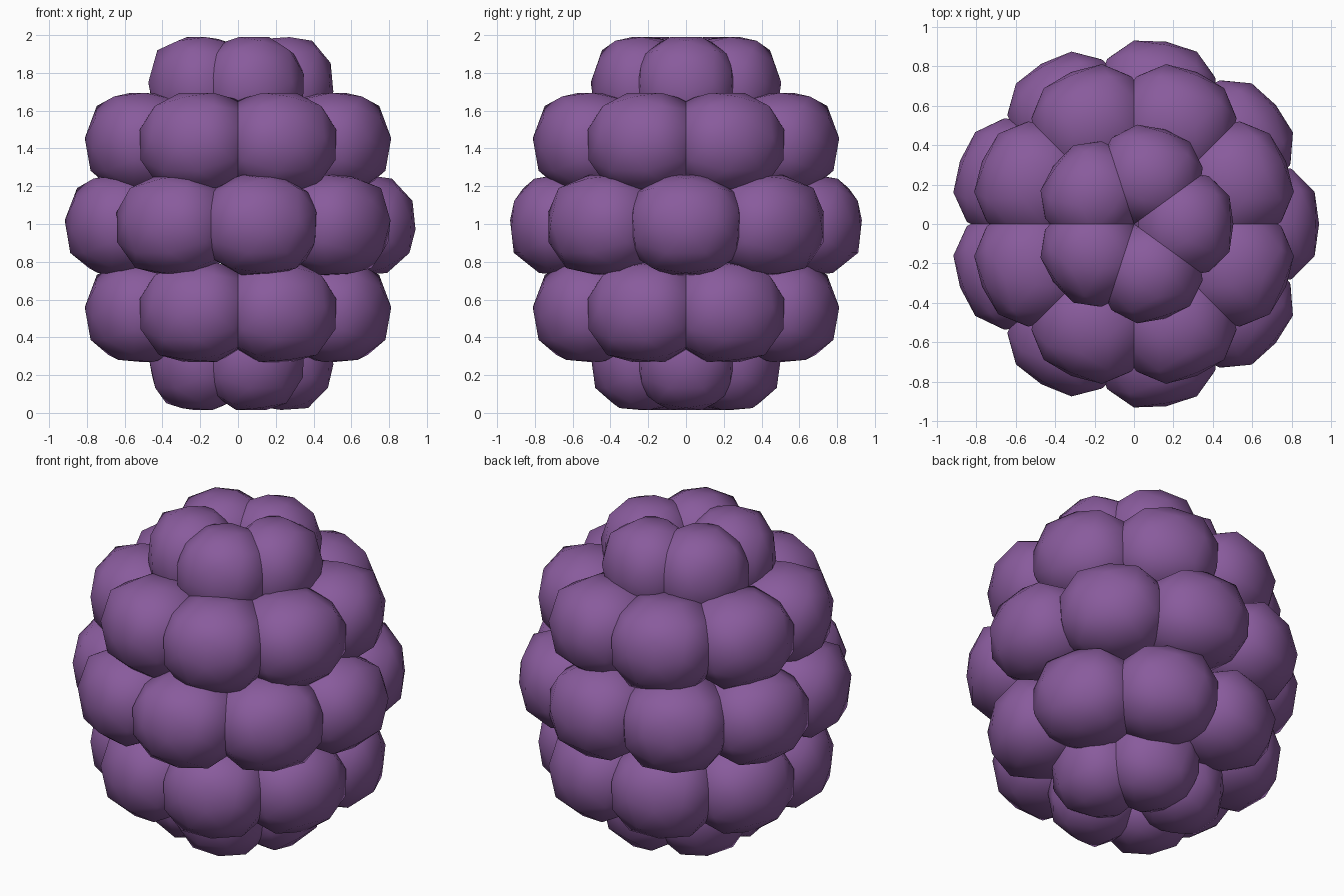
import bpy, math
from mathutils import Matrix

if "Cube" in bpy.data.objects:
    bpy.data.objects.remove(bpy.data.objects["Cube"])

skin = bpy.data.materials.new("berry purple")
skin.diffuse_color = (0.25, 0.105, 0.335, 1)
skin.use_nodes = True
skin.node_tree.nodes["Principled BSDF"].inputs["Base Color"].default_value = skin.diffuse_color

# name, height, ring radius, count, starting angle, lobe half depth, half width, half height
RINGS = [
    ("bottom_lobe", 0.280, 0.25, 5, 0.0, 0.255, 0.265, 0.27),
    ("lower_lobe", 0.535, 0.55, 8, 22.5, 0.285, 0.300, 0.27),
    ("middle_lobe", 0.995, 0.655, 9, 0.0, 0.285, 0.305, 0.27),
    ("upper_lobe", 1.430, 0.55, 8, 22.5, 0.285, 0.300, 0.27),
    ("top_lobe", 1.725, 0.25, 5, 0.0, 0.255, 0.265, 0.27),
]
PUFF = 2.6  # pillow roundness: 2 is a ball, higher is boxier


def lobe(name, x, y, z, angle, size):
    """One low-poly, smooth-shaded pillow-shaped drupelet turned to face outward."""
    bpy.ops.mesh.primitive_ico_sphere_add(subdivisions=2, radius=1, location=(x, y, z),
                                          rotation=(0, 0, angle))
    ob = bpy.context.object
    ob.name = name
    # put vertices on the main axes, then puff the corners out
    ob.data.transform(Matrix.Rotation(math.radians(31.717), 4, 'Y'))
    for v in ob.data.vertices:
        v.co /= sum(abs(c) ** PUFF for c in v.co) ** (1 / PUFF)
    ob.scale = size
    ob.data.materials.append(skin)
    bpy.ops.object.shade_smooth()


# stacked rings of overlapping lobes
for name, z, ring, count, start, *size in RINGS:
    for i in range(count):
        a = math.radians(start + 360 * i / count)
        lobe(f"{name}_{i + 1}", ring * math.cos(a), ring * math.sin(a), z, a, size)
